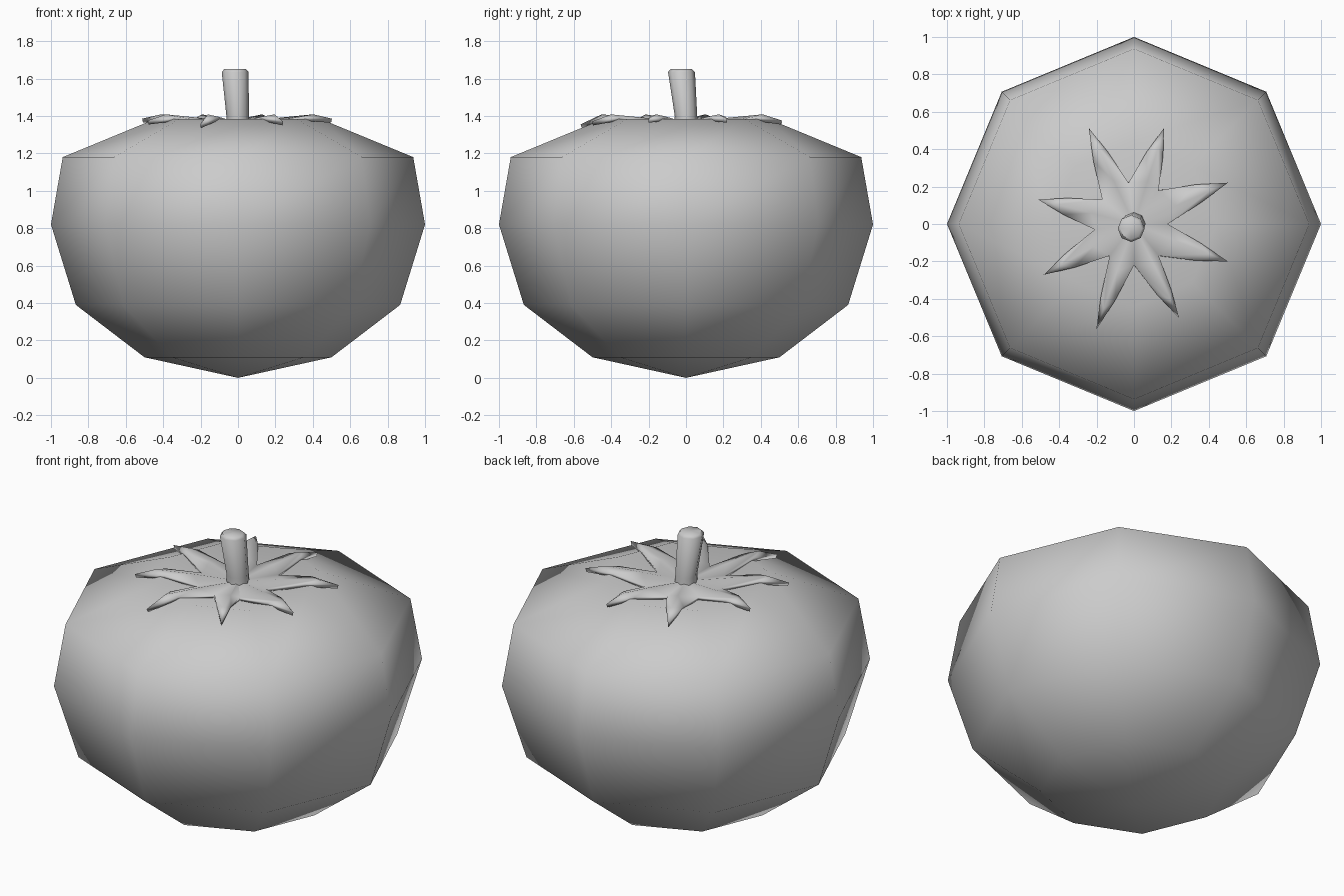
import bpy, bmesh, math
from mathutils import Vector

if "Cube" in bpy.data.objects:
    bpy.data.objects.remove(bpy.data.objects["Cube"])


def finish(name, bm, angle=None):
    bmesh.ops.recalc_face_normals(bm, faces=bm.faces)
    mesh = bpy.data.meshes.new(name)
    bm.to_mesh(mesh)
    bm.free()
    ob = bpy.data.objects.new(name, mesh)
    bpy.context.collection.objects.link(ob)
    for p in mesh.polygons:
        p.use_smooth = True
    if angle:
        bpy.ops.object.select_all(action='DESELECT')
        ob.select_set(True)
        bpy.context.view_layer.objects.active = ob
        bpy.ops.object.shade_smooth_by_angle(angle=math.radians(angle))
    return ob


def loft(bm, rings, n):
    """Rings are (centre x, centre y, z, radius); zero radius makes a pole."""
    prev = None
    for x, y, z, r in rings:
        if r == 0:
            cur = [bm.verts.new((x, y, z))] * n
        else:
            cur = [bm.verts.new((x + r * math.cos(math.tau * i / n),
                                 y + r * math.sin(math.tau * i / n), z)) for i in range(n)]
        if prev:
            for i in range(n):
                j = (i + 1) % n
                bm.faces.new(list(dict.fromkeys((prev[i], prev[j], cur[j], cur[i]))))
        prev = cur


# Eight-sided fruit with a dimple at the top
bm = bmesh.new()
loft(bm, [(0, 0, z, r) for r, z in
          [(0, 0), (.5, .11), (.867, .39), (1, .82), (.937, 1.18), (.44, 1.385), (0, 1.30)]], 8)
finish("fruit_body", bm)

# Leafy calyx: folded pointed sepals lying on the dimple
tips = [(.5, .22, 1.375), (.16, .51, 1.365), (-.24, .51, 1.355), (-.51, .13, 1.375),
        (-.48, -.27, 1.365), (-.2, -.56, 1.345), (.24, -.5, 1.36), (.5, -.2, 1.375)]
valleys = [(.18, 0), (.13, .18), (-.03, .22), (-.17, .13),
           (-.21, -.03), (-.13, -.17), (0, -.22), (.13, -.17)]
bm = bmesh.new()
centre = bm.verts.new((0, 0, 1.35))
vs = [bm.verts.new((x, y, 1.352)) for x, y in valleys]
for i, t in enumerate(tips):
    a, b = vs[i], vs[(i + 1) % 8]
    t = Vector(t)
    tip = bm.verts.new(t)
    ridge = bm.verts.new((t.x * .45, t.y * .45, 1.38))
    bend = bm.verts.new((t.x * .8, t.y * .8, 1.398))
    sides = []
    for v in (a, b):
        p = v.co.lerp(t, .55)
        p += (p - Vector((t.x * .7, t.y * .7, p.z))) * .15
        p.z = 1.385
        sides.append(bm.verts.new(p))
    l, r = sides
    for f in ((centre, a, ridge), (centre, ridge, b), (a, l, bend, ridge),
              (ridge, bend, r, b), (l, tip, bend), (bend, tip, r)):
        bm.faces.new(f)
calyx = finish("calyx", bm, 40)
solid = calyx.modifiers.new("thickness", 'SOLIDIFY')
solid.thickness = .022
solid.offset = 0

# Slightly leaning stem with a soft cap
bm = bmesh.new()
loft(bm, [(0, 0, 1.32, 0), (0, 0, 1.32, .065), (-.002, 0, 1.40, .06), (-.015, -.024, 1.635, .072),
          (-.016, -.025, 1.65, .058), (-.016, -.025, 1.652, 0)], 8)
finish("stem", bm, 50)
